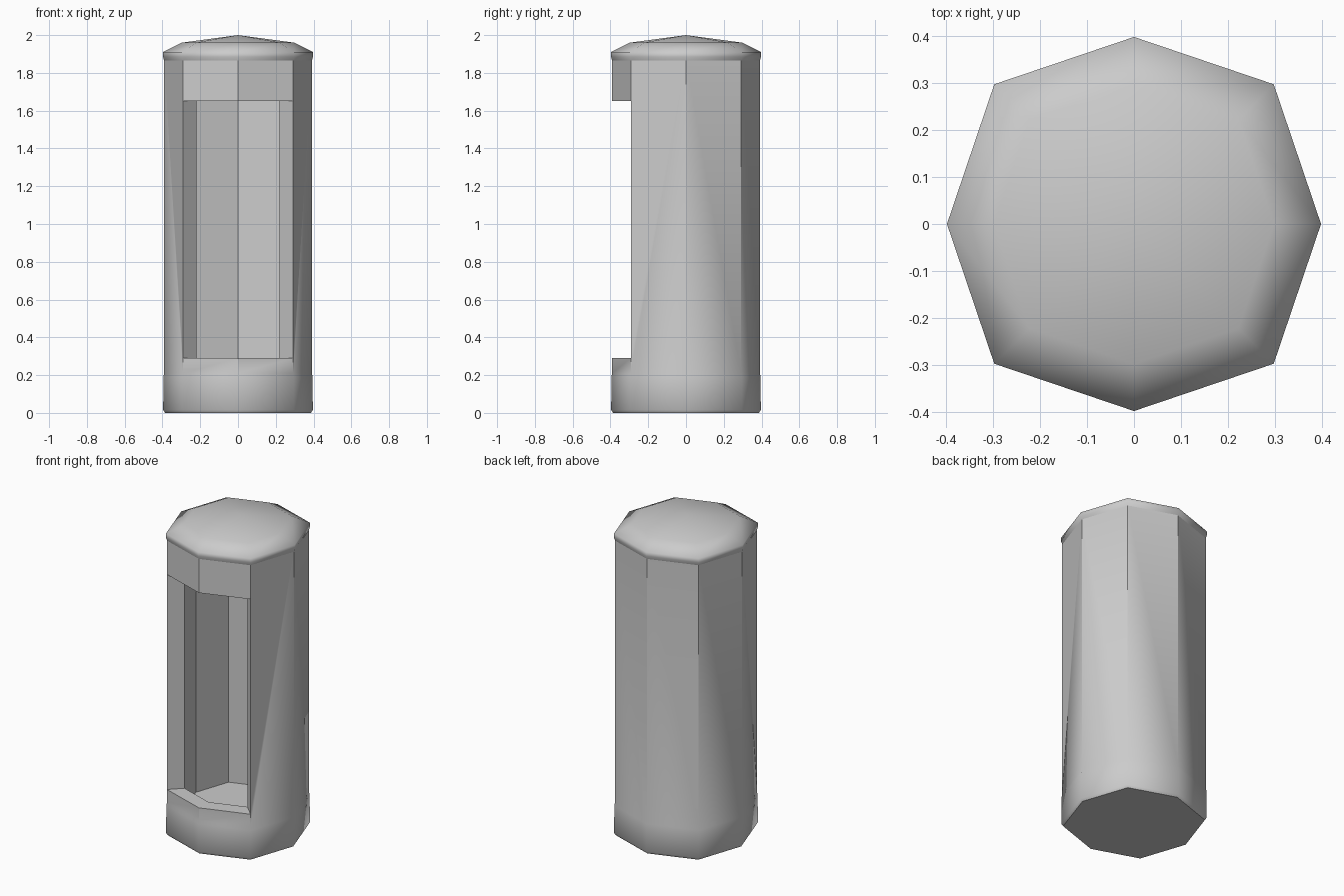
import bpy, bmesh, math

if "Cube" in bpy.data.objects:
    bpy.data.objects.remove(bpy.data.objects["Cube"])

FLOOR, SILL, LINTEL, CEILING, EAVE = 0.16, 0.29, 1.65, 1.80, 1.87
FRONT = (5, 6)          # the two panels left open


def ring(bm, r, z):
    """Eight-sided section, corners start at +x and run counter-clockwise."""
    verts = []
    for i in range(8):
        a = i * math.pi / 4
        k = r if i % 2 == 0 else r * 0.747 * math.sqrt(2)
        verts.append(bm.verts.new((k * math.cos(a), k * math.sin(a), z)))
    return verts


def skin(bm, low, high, skip=()):
    for i in range(8):
        if i not in skip:
            j = (i + 1) % 8
            bm.faces.new((low[i], low[j], high[j], high[i]))


def finish(bm, name):
    bmesh.ops.recalc_face_normals(bm, faces=bm.faces[:])
    mesh = bpy.data.meshes.new(name)
    bm.to_mesh(mesh)
    bm.free()
    obj = bpy.data.objects.new(name, mesh)
    bpy.context.collection.objects.link(obj)
    return obj


# Hollow booth body with a two-panel front opening
bm = bmesh.new()
outer = [ring(bm, r, z) for r, z in ((0.386, 0), (0.396, 0.015), (0.395, 0.19),
                                     (0.391, 0.21), (0.391, SILL),
                                     (0.391, LINTEL), (0.391, EAVE))]
inner = [ring(bm, 0.295, z) for z in (FLOOR, SILL, LINTEL, CEILING)]
for n in range(6):
    skin(bm, outer[n], outer[n + 1], FRONT if n == 4 else ())
for n in range(3):
    skin(bm, inner[n], inner[n + 1], FRONT if n == 1 else ())
for cap in (outer[0], inner[0], inner[3]):
    bm.faces.new(cap)

# Sill, lintel underside and the two jambs
so, lo, si, li = outer[4], outer[5], inner[1], inner[2]
for o, n in ((so, si), (lo, li)):
    for i in FRONT:
        bm.faces.new((o[i], o[i + 1], n[i + 1], n[i]))
for c in (5, 7):
    bm.faces.new((so[c], lo[c], li[c], si[c]))

# Side and back panels run full height in one piece
loose = []
for row in (so, lo, si, li):
    for i in range(8):
        if i not in FRONT:
            loose.append(bm.edges.get((row[i], row[(i + 1) % 8])))
bmesh.ops.dissolve_edges(bm, edges=loose, use_verts=True)

# Crisp corners on the walls, soft corners on the skirt
for f in bm.faces:
    f.smooth = True
for e in bm.edges:
    top = max(v.co.z for v in e.verts)
    inside = max(v.co.xy.length for v in e.verts) < 0.36
    flat = len(e.link_faces) == 2 and e.calc_face_angle() < math.radians(5)
    if (top > 0.25 or inside or top < 0.001) and not flat:
        e.smooth = False
finish(bm, "booth_body")

# Roof: rounded eave, chamfer and shallow peak
bm = bmesh.new()
rows = [ring(bm, r, z) for r, z in ((0.391, EAVE - 0.005), (0.397, 1.885),
                                    (0.397, 1.91), (0.297, 1.96))]
for n in range(3):
    skin(bm, rows[n], rows[n + 1])
peak = bm.verts.new((0, 0, 2.0))
for i in range(8):
    bm.faces.new((rows[3][i], rows[3][(i + 1) % 8], peak))
for f in bm.faces:
    f.smooth = True
for e in bm.edges:
    if min(v.co.z for v in e.verts) > 1.9 and e.calc_face_angle() > math.radians(12):
        e.smooth = False
finish(bm, "roof")
